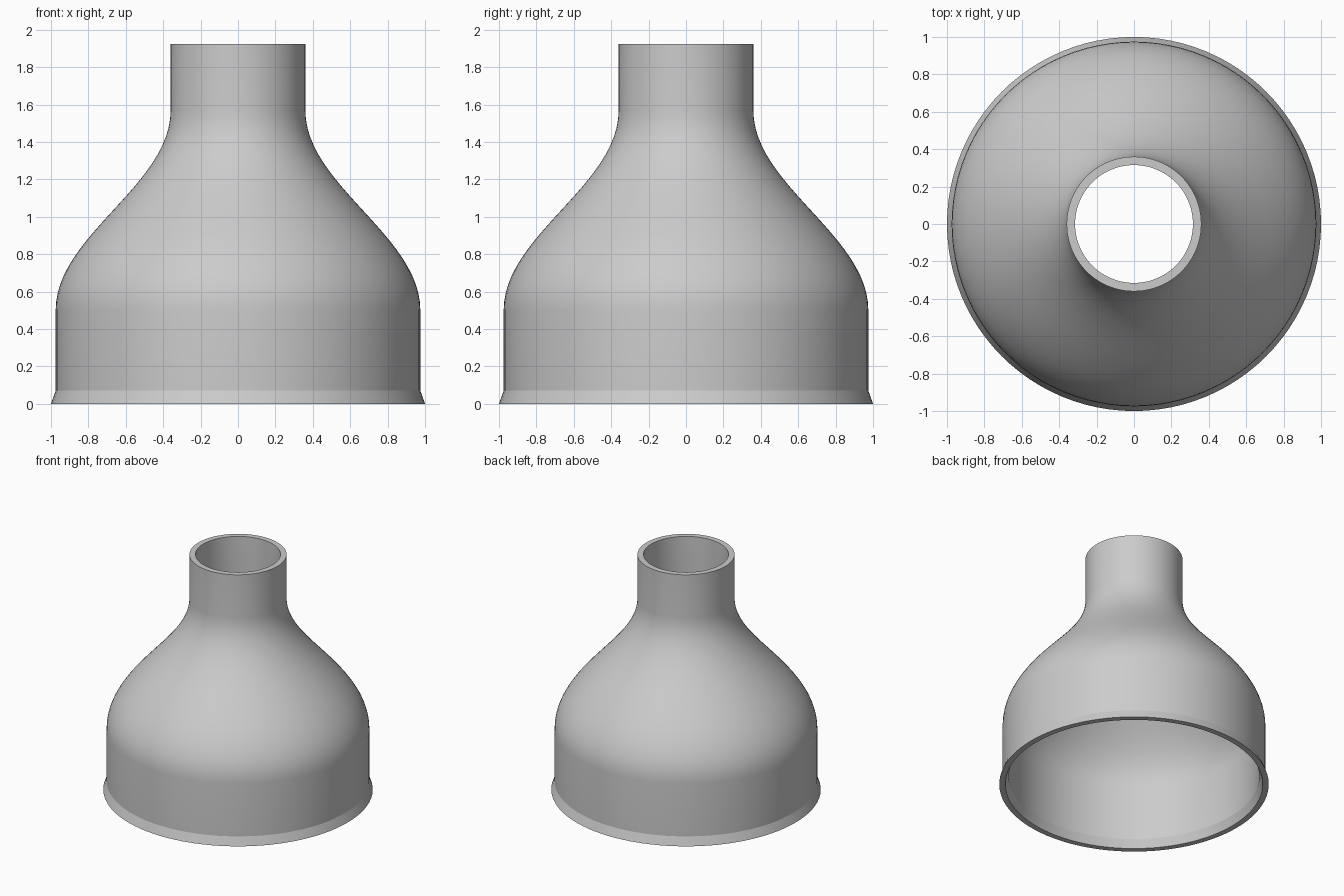
import bpy
import bmesh
import math
from mathutils import Vector
from mathutils.geometry import interpolate_bezier

cube = bpy.data.objects.get("Cube")
if cube:
    bpy.data.objects.remove(cube, do_unlink=True)

WALL = 0.045
SEGMENTS = 96

grey = bpy.data.materials.new("light_grey")
grey.use_nodes = True
colour = (0.6, 0.6, 0.6, 1)
grey.diffuse_color = colour
grey.node_tree.nodes["Principled BSDF"].inputs["Base Color"].default_value = colour

# Outer profile (radius, height): flared lip, straight skirt, S-curved shoulder, neck
shoulder = interpolate_bezier(Vector((0.975, 0.5)), Vector((0.975, 0.9)),
                              Vector((0.36, 1.17)), Vector((0.36, 1.57)), 25)
outer = [Vector((1, 0)), Vector((0.975, 0.07))]
outer += [Vector(p[:2]) for p in shoulder] + [Vector((0.36, 1.925))]


def inset(points, distance):
    """Offset a profile inwards, keeping its two ends level."""
    result = []
    for i, p in enumerate(points):
        along = (points[min(i + 1, len(points) - 1)] - points[max(i - 1, 0)]).normalized()
        shift = Vector((-along.y, along.x)) * distance
        if i in (0, len(points) - 1):
            shift = Vector((-distance, 0))
        result.append(p + shift)
    return result


# Closed wall section spun round the vertical axis
section = outer + inset(outer, WALL)[::-1]
bm = bmesh.new()
rings = []
for s in range(SEGMENTS):
    a = math.tau * s / SEGMENTS
    rings.append([bm.verts.new((p.x * math.cos(a), p.x * math.sin(a), p.y)) for p in section])
for s in range(SEGMENTS):
    here, there = rings[s], rings[(s + 1) % SEGMENTS]
    for i in range(len(section)):
        j = (i + 1) % len(section)
        bm.faces.new((here[i], there[i], there[j], here[j]))
bmesh.ops.recalc_face_normals(bm, faces=bm.faces)

mesh = bpy.data.meshes.new("reducer_shell")
bm.to_mesh(mesh)
bm.free()
mesh.materials.append(grey)
shell = bpy.data.objects.new("reducer_shell", mesh)
bpy.context.collection.objects.link(shell)

# Smooth shading with crisp rims and lip
bpy.ops.object.select_all(action="DESELECT")
shell.select_set(True)
bpy.context.view_layer.objects.active = shell
bpy.ops.object.shade_smooth_by_angle(angle=math.radians(15))
